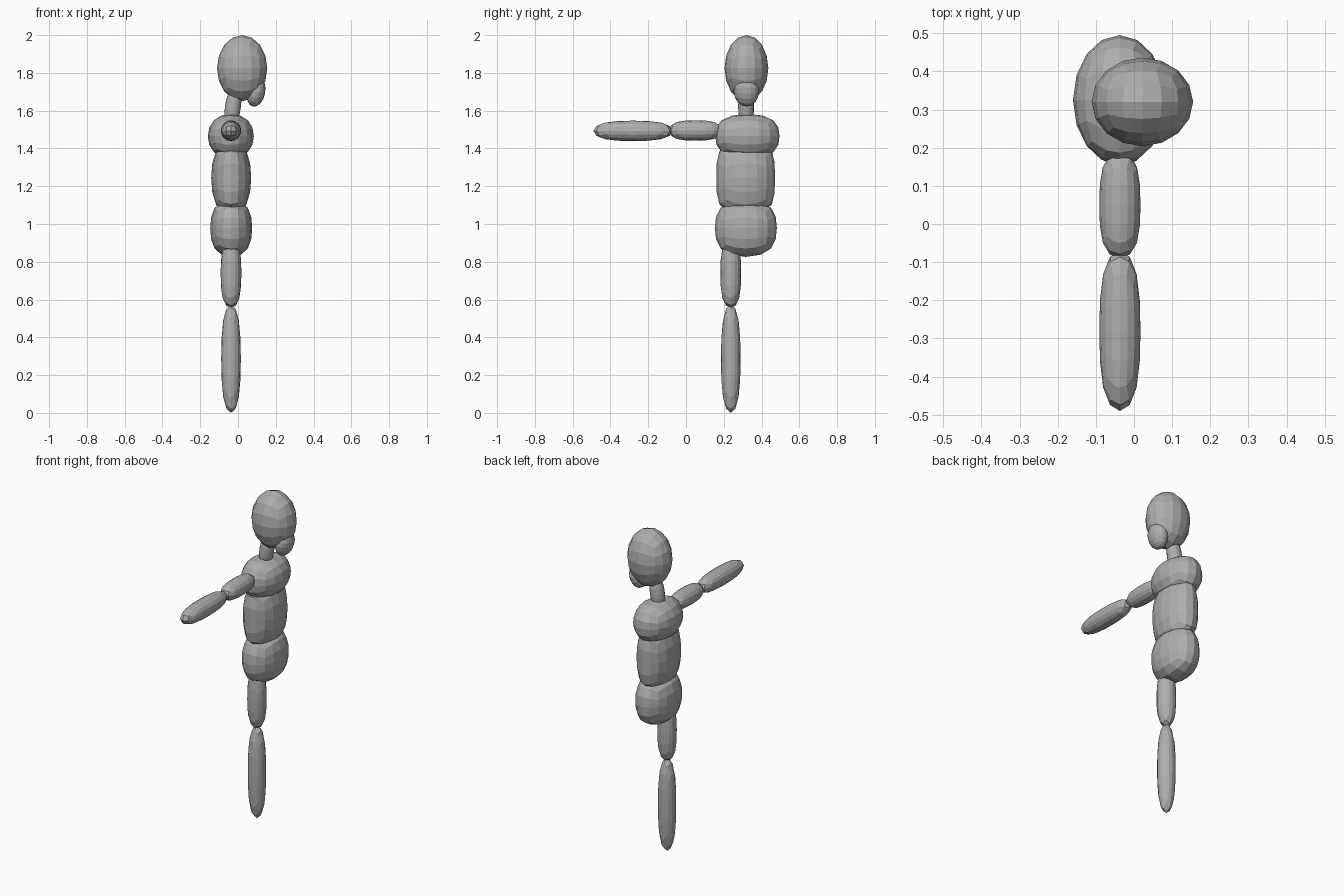
import bpy, bmesh, math
from mathutils import Matrix

if "Cube" in bpy.data.objects:
    bpy.data.objects.remove(bpy.data.objects["Cube"])

grey = bpy.data.materials.new("neutral grey")
grey.diffuse_color = (0.42, 0.42, 0.42, 1)
grey.use_nodes = True
grey.node_tree.nodes["Principled BSDF"].inputs["Base Color"].default_value = grey.diffuse_color


def blob(name, centre, radii, axis=2, fuller=(0, 0, 0), tilt=0):
    """Faceted quad ellipsoid; 'fuller' blunts each cross axis toward the ends of 'axis'."""
    bm = bmesh.new()
    bmesh.ops.create_cube(bm, size=2)
    bmesh.ops.subdivide_edges(bm, edges=bm.edges[:], cuts=3, use_grid_fill=True)
    for v in bm.verts:
        for i in range(3):
            v.co[i] = math.tan(v.co[i] * math.pi / 4)
        v.co.normalize()
        t = v.co[axis] ** 2
        for i in range(3):
            v.co[i] *= radii[i] * (1 + (fuller[i] * t if i != axis else 0))
    bm.transform(Matrix.Translation(centre) @ Matrix.Rotation(tilt, 4, 'Y'))
    bmesh.ops.recalc_face_normals(bm, faces=bm.faces[:])
    mesh = bpy.data.meshes.new(name)
    bm.to_mesh(mesh)
    bm.free()
    mesh.materials.append(grey)
    obj = bpy.data.objects.new(name, mesh)
    bpy.context.collection.objects.link(obj)
    return obj


# head, jaw and neck
blob("head", (0.022, 0.32, 1.825), (0.133, 0.116, 0.175))
blob("jaw", (0.095, 0.32, 1.70), (0.049, 0.066, 0.08), tilt=0.2)
blob("neck", (-0.027, 0.318, 1.62), (0.042, 0.042, 0.09), fuller=(0.3, 0.3, 0), tilt=0.14)

# trunk
blob("chest", (-0.038, 0.325, 1.465), (0.122, 0.17, 0.118), fuller=(0.1, 0.3, 0))
blob("abdomen", (-0.036, 0.316, 1.245), (0.106, 0.154, 0.20), fuller=(0.15, 0.55, 0))
blob("hips", (-0.036, 0.317, 0.978), (0.111, 0.164, 0.152), fuller=(0.25, 0.3, 0))

# leg
blob("thigh", (-0.037, 0.237, 0.74), (0.055, 0.055, 0.185), fuller=(0.3, 0.3, 0))
blob("shin", (-0.037, 0.237, 0.287), (0.052, 0.052, 0.287), fuller=(0.25, 0.25, 0))

# arm, stretched sideways
blob("upper_arm", (-0.037, 0.05, 1.495), (0.054, 0.14, 0.054), axis=1, fuller=(0.35, 0, 0.35))
blob("forearm", (-0.037, -0.28, 1.493), (0.054, 0.21, 0.054), axis=1, fuller=(0.3, 0, 0.3))
